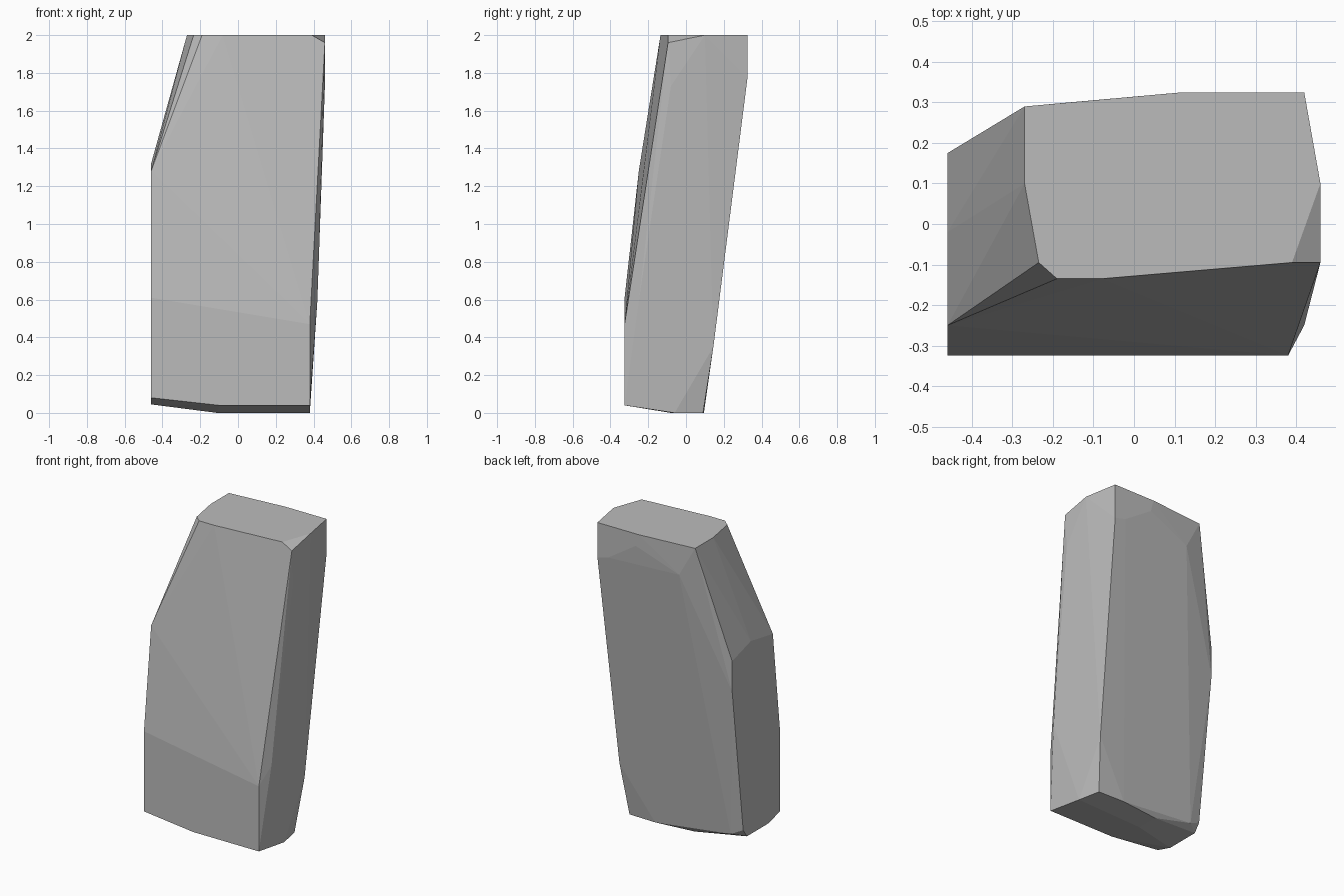
import bpy
import bmesh
import math

# Remove the default object
default_object = bpy.data.objects.get("Cube")
if default_object:
    bpy.data.objects.remove(default_object, do_unlink=True)


def make_material(name, colour):
    material = bpy.data.materials.new(name)
    material.use_nodes = True
    material.diffuse_color = colour
    shader = material.node_tree.nodes["Principled BSDF"]
    shader.inputs["Base Color"].default_value = colour
    shader.inputs["Roughness"].default_value = 0.9
    return material


def hull_object(name, corners, material):
    """Wrap a faceted convex stone around its corner points."""
    bm = bmesh.new()
    for corner in corners:
        bm.verts.new(corner)
    result = bmesh.ops.convex_hull(bm, input=bm.verts[:])
    unused = {item for item in result["geom_interior"] + result["geom_unused"]
              if isinstance(item, bmesh.types.BMVert)}
    bmesh.ops.delete(bm, geom=list(unused), context="VERTS")
    # Merge coplanar triangles into clean flat facets
    bmesh.ops.dissolve_limit(bm, angle_limit=math.radians(0.5),
                             verts=bm.verts[:], edges=bm.edges[:])
    bmesh.ops.recalc_face_normals(bm, faces=bm.faces[:])
    mesh = bpy.data.meshes.new(name)
    bm.to_mesh(mesh)
    bm.free()
    mesh.materials.append(material)
    stone = bpy.data.objects.new(name, mesh)
    bpy.context.scene.collection.objects.link(stone)
    return stone


HEIGHT = 2.0
LEFT_X = -0.46
RIGHT_X = 0.46
FRONT_Y = -0.325
BACK_Y = 0.325

# Flat top outline (x, y)
top_outline = [(-0.27, 0.29), (0.12, BACK_Y), (0.42, BACK_Y), (RIGHT_X, 0.1),
               (0.39, -0.095), (-0.08, -0.135), (-0.19, -0.135),
               (-0.235, -0.095), (-0.27, 0.1)]

# Flat side outline on the -x side (y, z)
side_outline = [(FRONT_Y, 0.08), (FRONT_Y, 0.61), (-0.25, 1.28), (-0.02, 1.32),
                (0.175, 1.26), (0.175, 1.06), (0.06, 0.1), (0.02, 0.045),
                (-0.21, 0.045)]

# Lower front panel corners (x, z)
front_outline = [(-0.1, 0.04), (0.38, 0.04), (0.38, 0.47)]

# Resting base outline (x, y)
base_outline = [(-0.11, -0.08), (0.38, -0.06), (0.35, 0.09),
                (0.16, 0.095), (-0.11, 0.065)]

# Chipped corners on the +x side and the back
chips = [(RIGHT_X, -0.095, 1.96), (RIGHT_X, -0.08, 1.73),
         (0.42, -0.25, 0.59), (0.385, 0.145, 0.35),
         (0.42, BACK_Y, 1.77), (0.34, BACK_Y, 1.79),
         (0.14, BACK_Y, 1.92), (-0.16, 0.3, 1.8), (-0.38, 0.075, 0.06)]

corners = [(x, y, HEIGHT) for x, y in top_outline]
corners += [(LEFT_X, y, z) for y, z in side_outline]
corners += [(x, FRONT_Y, z) for x, z in front_outline]
corners += [(x, y, 0.0) for x, y in base_outline]
corners += chips

stone_grey = make_material("stone grey", (0.5, 0.5, 0.5, 1.0))
hull_object("standing_stone", corners, stone_grey)
